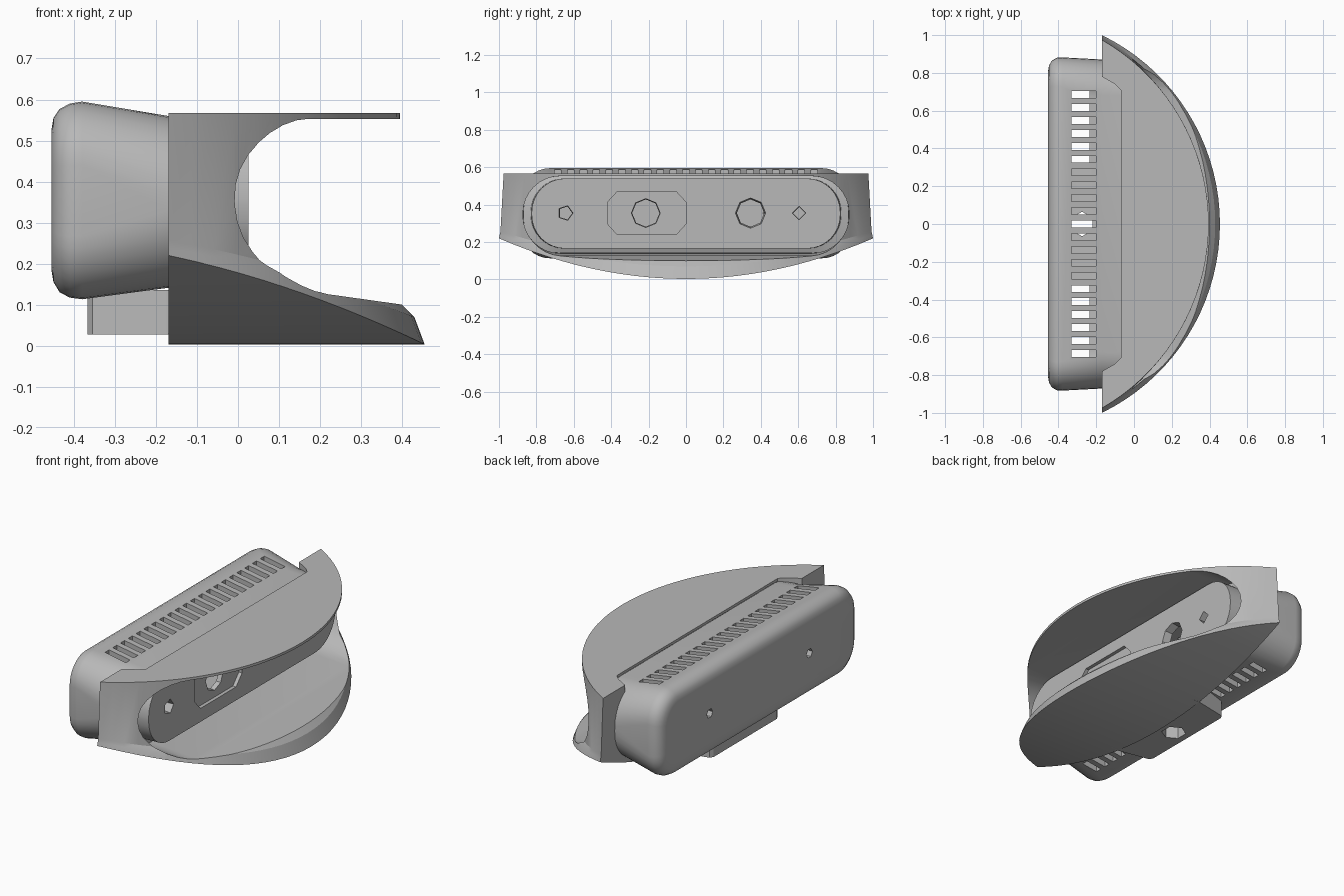
import bpy, bmesh, math
from mathutils import Matrix

old = bpy.data.objects.get("Cube")
if old:
    bpy.data.objects.remove(old)

GREY = (0.48, 0.48, 0.48, 1)
mat = bpy.data.materials.new("plain grey")
mat.use_nodes = True
mat.diffuse_color = GREY
mat.node_tree.nodes["Principled BSDF"].inputs["Base Color"].default_value = GREY


def add_object(name, bm):
    bmesh.ops.recalc_face_normals(bm, faces=bm.faces)
    mesh = bpy.data.meshes.new(name)
    bm.to_mesh(mesh)
    bm.free()
    mesh.materials.append(mat)
    ob = bpy.data.objects.new(name, mesh)
    bpy.context.collection.objects.link(ob)
    return ob


def bridge(bm, rings):
    """Skin a list of point rings; returns the vertex rows."""
    rows = [[bm.verts.new(p) for p in ring] for ring in rings]
    n = len(rows[0])
    for a, b in zip(rows, rows[1:]):
        for i in range(n):
            j = (i + 1) % n
            bm.faces.new((a[i], a[j], b[j], b[i]))
    return rows


def prism(bm, rings):
    rows = bridge(bm, rings)
    bm.faces.new(rows[0])
    bm.faces.new(rows[-1])


def rounded(x, half, low, high, radius, steps=8):
    """Rounded rectangle standing across the x axis."""
    ring = []
    corners = ((1, high - radius), (-1, high - radius), (-1, low + radius), (1, low + radius))
    for k, (side, cz) in enumerate(corners):
        for i in range(steps + 1):
            a = math.pi / 2 * (k + i / steps)
            ring.append((x, side * (half - radius) + radius * math.cos(a), cz + radius * math.sin(a)))
    return ring


def loft(name, sections):
    bm = bmesh.new()
    prism(bm, [rounded(*s) for s in sections])
    return add_object(name, bm)


def bow(half, tip, height):
    """Bow-shaped plan outline, closed by matching points along its chord."""
    sag = tip - BACK
    r = (half * half + sag * sag) / (2 * sag)
    spread = math.asin(half / r)
    front = []
    for i in range(STEPS + 1):
        a = spread * (2 * i / STEPS - 1)
        y = r * math.sin(a)
        front.append((tip - r + r * math.cos(a), y, height(y)))
    return front + [(BACK, y, z) for x, y, z in reversed(front[1:-1])]


def add_box(bm, x0, x1, y0, y1, z0, z1):
    m = Matrix.Translation(((x0 + x1) / 2, (y0 + y1) / 2, (z0 + z1) / 2))
    bmesh.ops.create_cube(bm, size=1, matrix=m @ Matrix.Diagonal((x1 - x0, y1 - y0, z1 - z0, 1)))


def cut(target, cutter):
    cutter.hide_render = True
    mod = target.modifiers.new("cut", 'BOOLEAN')
    mod.operation = 'DIFFERENCE'
    mod.solver = 'EXACT'
    mod.object = cutter
    bpy.context.view_layer.objects.active = target
    bpy.ops.object.modifier_apply(modifier=mod.name)
    bpy.data.objects.remove(cutter)


def smooth(ob, degrees):
    bpy.ops.object.select_all(action='DESELECT')
    ob.select_set(True)
    bpy.context.view_layer.objects.active = ob
    bpy.ops.object.shade_smooth_by_angle(angle=math.radians(degrees))


BACK = -0.17
STEPS = 36

# Hood: bow-shaped block whose underside is curved from side to side
bm = bmesh.new()
rows = bridge(bm, [bow(1.0, 0.455, lambda y: 0.003 + 0.217 * y * y),
                   bow(0.996, 0.43, lambda y: 0.07 + 0.17 * y * y),
                   bow(0.992, 0.40, lambda y: 0.10 + 0.16 * y * y),
                   bow(0.975, 0.395, lambda y: 0.567)])
bm.faces.new(rows[-1])
base = rows[0]
for i in range(STEPS):
    strip = [base[i], base[i + 1], base[-i - 1], base[-i]]
    bm.faces.new(list(dict.fromkeys(strip)))
bmesh.ops.triangulate(bm, faces=[f for f in bm.faces if len(f.verts) == 4])
hood = add_object("hood", bm)

# Opening through the hood, leaving a thin visor and a sloping lower lip
cut(hood, loft("hood_opening", [(-0.4, 0.872, 0.14, 0.553, 0.2),
                                (0.03, 0.872, 0.14, 0.553, 0.2),
                                (0.2, 0.872, 0.128, 0.553, 0.2),
                                (0.4, 0.872, 0.1, 0.553, 0.2),
                                (0.6, 0.872, 0.08, 0.553, 0.2)]))

# Notch in the back of the visor
bm = bmesh.new()
notch = [(-0.3, 0.78), (BACK, 0.78), (-0.1, 0.74), (-0.07, 0.71)]
outline = notch + [(x, -y) for x, y in reversed(notch)]
prism(bm, [[(x, y, z) for x, y in outline] for z in (0.48, 0.7)])
cut(hood, add_object("visor_notch", bm))
smooth(hood, 20)

# Case: rounded shell narrowing toward its front panel
case = loft("case", [(-0.455, 0.81, 0.185, 0.525, 0.10),
                     (-0.45, 0.84, 0.155, 0.555, 0.12),
                     (-0.435, 0.865, 0.13, 0.577, 0.14),
                     (-0.41, 0.88, 0.117, 0.59, 0.15),
                     (-0.38, 0.882, 0.113, 0.595, 0.155),
                     (BACK, 0.871, 0.141, 0.56, 0.19),
                     (-0.07, 0.87, 0.142, 0.552, 0.19),
                     (-0.06, 0.83, 0.165, 0.54, 0.18),
                     (0.025, 0.825, 0.165, 0.54, 0.18)])
cut(case, loft("case_hollow", [(-0.42, 0.82, 0.17, 0.53, 0.12),
                               (-0.02, 0.79, 0.19, 0.515, 0.15)]))

# Vent slots along the top and bottom
bm = bmesh.new()
for i in range(-10, 11):
    y = i * 0.0685
    add_box(bm, -0.33, -0.2, y - 0.018, y + 0.018, 0.45, 0.7)
    if abs(y) > 0.33:
        add_box(bm, -0.33, -0.235, y - 0.018, y + 0.018, 0.0, 0.25)
cut(case, add_object("vent_slots", bm))

# Octagonal inset around one lens
bm = bmesh.new()
prism(bm, [[(x, -0.21 + sy * 0.21, 0.355 + sz * 0.115) for sy, sz in
            ((1, .5), (.75, 1), (-.75, 1), (-1, .5), (-1, -.5), (-.75, -1), (.75, -1), (1, -.5))]
           for x in (0.005, 0.2)])
cut(case, add_object("lens_inset", bm))

# Lens and sensor holes in the front, screw holes in the back
bm = bmesh.new()
holes = [(0.0, -0.215, 0.085, 8), (0.0, 0.345, 0.085, 8), (0.0, -0.645, 0.043, 5), (0.0, 0.605, 0.038, 4),
         (-0.44, -0.44, 0.03, 6), (-0.44, 0.44, 0.03, 6)]
for x, y, r, sides in holes:
    m = Matrix.Translation((x, y, 0.355)) @ Matrix.Rotation(math.pi / 2, 4, 'Y')
    bmesh.ops.create_cone(bm, cap_ends=True, segments=sides, radius1=r * 0.8, radius2=r, depth=0.1, matrix=m)
cut(case, add_object("panel_holes", bm))

# Foot: tapered block under the case with a hexagonal socket
bm = bmesh.new()
side = [(-0.367, 0.28), (-0.355, 0.3), (-0.175, 0.335), (-0.12, 0.335)]
outline = side + [(x, -y) for x, y in reversed(side)]
prism(bm, [[(x, y, z) for x, y in outline] for z in (0.027, 0.135)])
foot = add_object("foot", bm)


def socket():
    bm = bmesh.new()
    bmesh.ops.create_cone(bm, cap_ends=True, segments=6, radius1=0.065, radius2=0.065, depth=0.4,
                          matrix=Matrix.Translation((-0.275, 0, 0.05)))
    return add_object("foot_socket", bm)


cut(foot, socket())
cut(case, socket())
smooth(case, 35)
